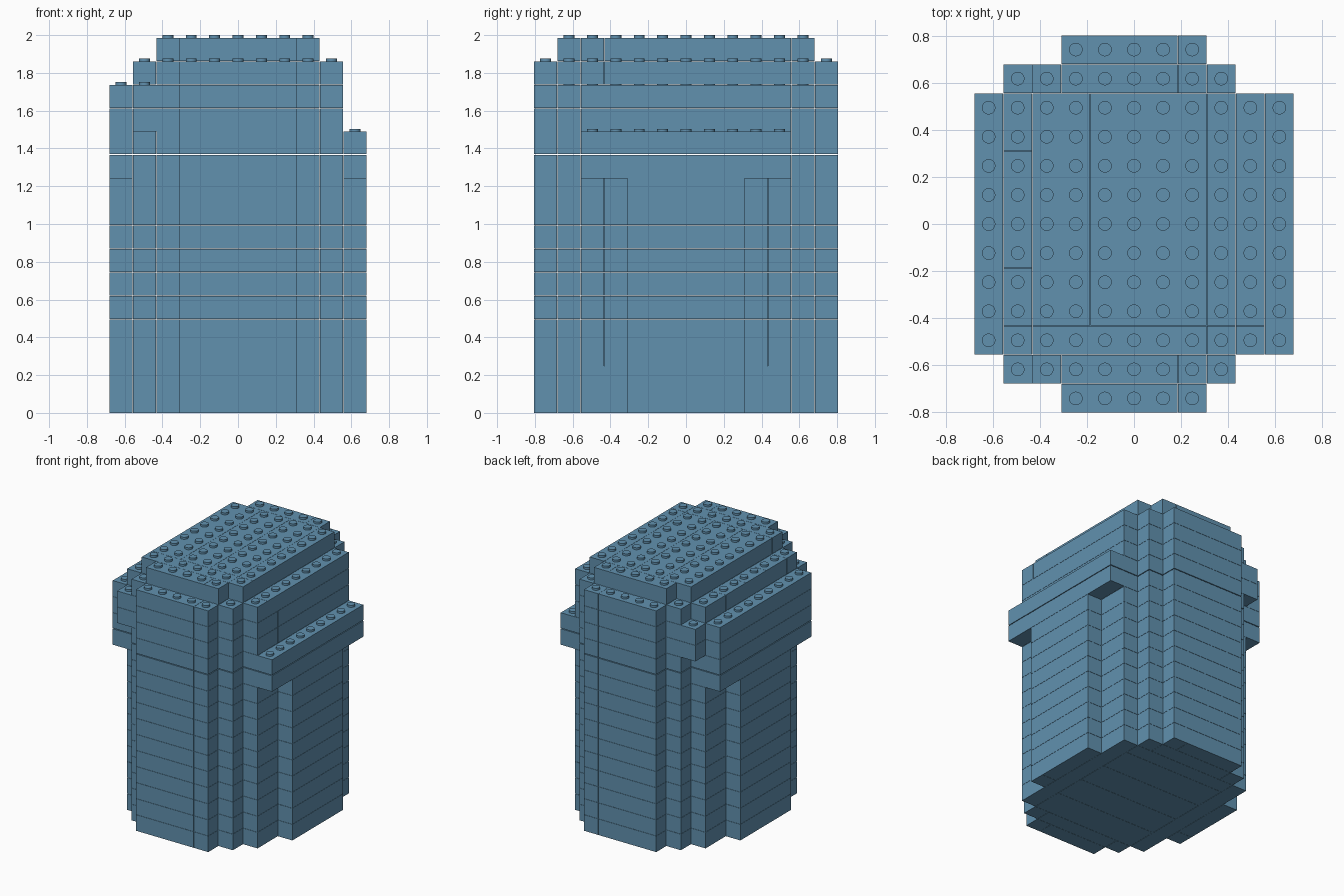
import bpy
import bmesh
import math
from mathutils import Matrix

cube = bpy.data.objects.get("Cube")
if cube:
    bpy.data.objects.remove(cube, do_unlink=True)

PITCH = 0.1238      # stud spacing
LAYER = 0.1241      # brick height
LAYERS = 16
GAP = 0.0008        # half of the seam between bricks

blue = bpy.data.materials.new("sand_blue")
blue.use_nodes = True
color = (0.12, 0.283, 0.43, 1)
blue.diffuse_color = color
blue.node_tree.nodes["Principled BSDF"].inputs["Base Color"].default_value = color


def strips(cuts):
    """Pairs of neighbouring cut positions."""
    return list(zip(cuts, cuts[1:]))


def bricks_along_x(cuts, y0, y1):
    return [(a, b, y0, y1) for a, b in strips(cuts)]


def bricks_along_y(x0, x1, cuts):
    return [(x0, x1, a, b) for a, b in strips(cuts)]


def end_rows(cuts, row):
    """The same one-deep row of bricks at the front and the back."""
    return [b for r in (row, -row) for b in bricks_along_x(cuts, r - .5, r + .5)]


def layer_bricks(k):
    """Rectangles x0, x1, y0, y1 in stud units for one layer."""
    if k == LAYERS - 1:
        # narrow top slab
        return (bricks_along_x([-3.5, -1.5, .5, 2.5, 3.5], -3.5, 4.5)
                + bricks_along_x([-3.5, 2.5, 3.5], -4.5, -3.5)
                + end_rows([-2.5, 1.5, 2.5], 5))
    # stepped front and back
    out = end_rows([-2.5, 1.5, 2.5], 6)
    left_edge = -4.5 if k in (12, 13) else -3.5
    out += end_rows([left_edge, -2.5, 2.5, 3.5], 5)
    # core
    if k == 0:
        out += bricks_along_y(-3.5, 3.5, [-4.5, -2.5, -.5, 1.5, 3.5, 4.5])
    else:
        out.append((-3.5, 3.5, -4.5, 4.5))
    # side walls
    if k == 14:
        out += bricks_along_y(-4.5, -3.5, [-4.5, -3.5, -1.5, .5, 2.5, 4.5])
        out += bricks_along_y(3.5, 4.5, [-4.5, -3.5, 4.5])
    else:
        cuts = [-4.5, 4.5]
        if 2 <= k < 10:
            cuts = [-4.5, -3.5, 3.5, 4.5]
        elif k in (12, 13):
            cuts = [-4.5, -2.5, -1.5, 4.5]
        out += bricks_along_y(-4.5, -3.5, cuts) + bricks_along_y(3.5, 4.5, cuts)
    # outer side panels, then the overhanging bars
    if k < 10:
        for x in (-5.5, 4.5):
            out += bricks_along_y(x, x + 1, [-2.5, -1.5, 2.5])
    if 10 <= k < 14:
        out.append((-5.5, -4.5, -4.5, 4.5))
    if 10 <= k < 12:
        out.append((4.5, 5.5, -4.5, 4.5))
    return out


def add_object(name, bm):
    mesh = bpy.data.meshes.new(name)
    bm.to_mesh(mesh)
    bm.free()
    mesh.materials.append(blue)
    obj = bpy.data.objects.new(name, mesh)
    bpy.context.collection.objects.link(obj)
    return obj


# brick layers
filled = set()
for k in range(LAYERS):
    bm = bmesh.new()
    z0 = k * LAYER + (GAP if k else 0) + (0.004 if k == 11 else 0)
    z1 = (k + 1) * LAYER - GAP
    for x0, x1, y0, y1 in layer_bricks(k):
        size = ((x1 - x0) * PITCH - 2 * GAP, (y1 - y0) * PITCH - 2 * GAP, z1 - z0)
        center = ((x0 + x1) / 2 * PITCH, (y0 + y1) / 2 * PITCH, (z0 + z1) / 2)
        bmesh.ops.create_cube(bm, size=1, matrix=Matrix.Translation(center)
                              @ Matrix.Diagonal((*size, 1)))
        filled.update((i, j, k) for i in range(math.ceil(x0), math.ceil(x1))
                      for j in range(math.ceil(y0), math.ceil(y1)))
    add_object(f"brick_layer_{k + 1}", bm)

# studs on every uncovered cell
bm = bmesh.new()
for i, j, k in sorted(filled):
    if (i, j, k + 1) not in filled:
        spot = (i * PITCH, j * PITCH, (k + 1) * LAYER + 0.0065)
        bmesh.ops.create_cone(bm, cap_ends=True, segments=16, radius1=0.029,
                              radius2=0.029, depth=0.0165,
                              matrix=Matrix.Translation(spot))
studs = add_object("studs", bm)
bpy.context.view_layer.objects.active = studs
studs.select_set(True)
bpy.ops.object.shade_smooth_by_angle()
